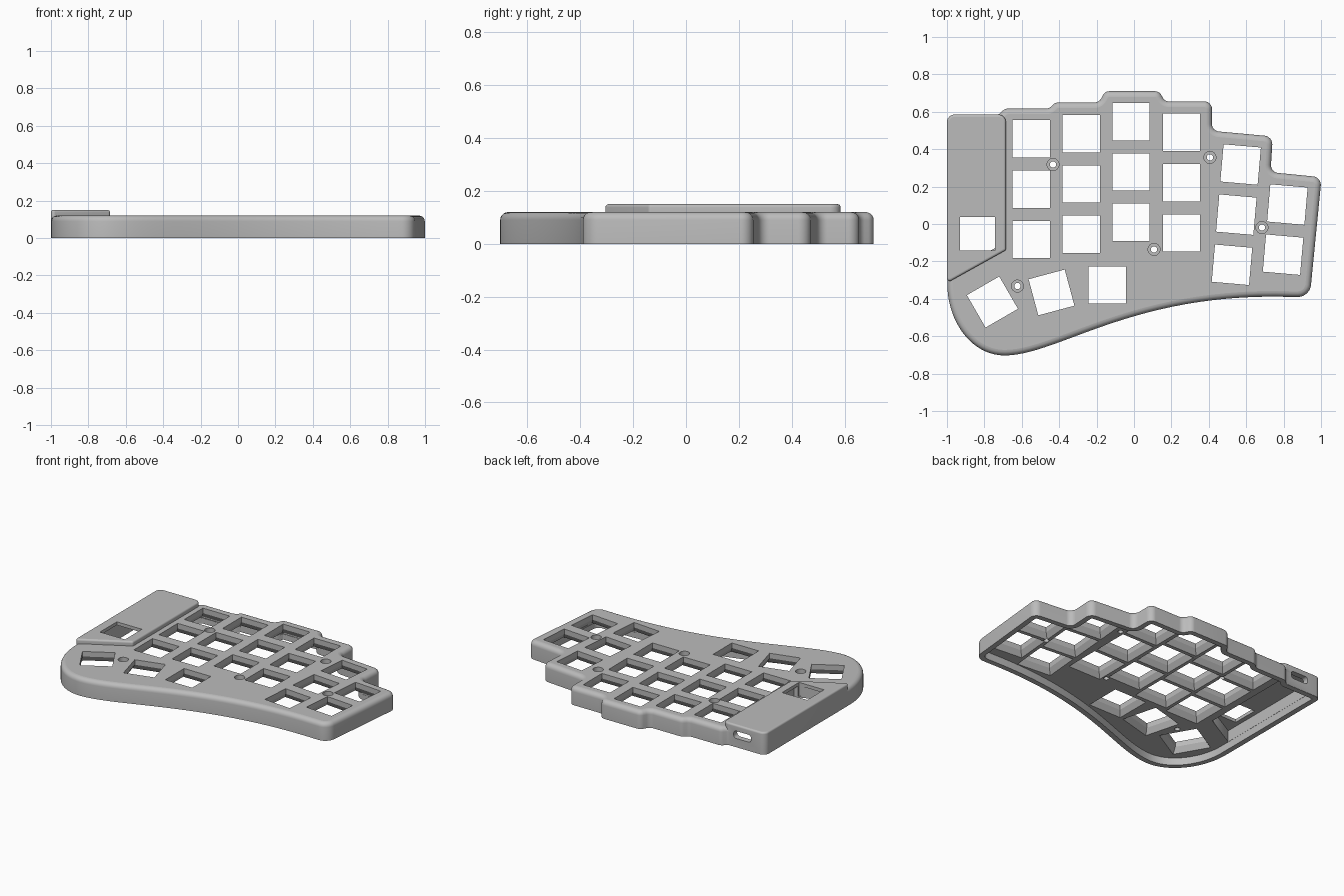
import bpy, bmesh, math
from mathutils import Vector, Matrix
from mathutils.geometry import interpolate_bezier

cube = bpy.data.objects.get("Cube")
if cube:
    bpy.data.objects.remove(cube, do_unlink=True)

TOP, PANEL_TOP, CEILING, WALL = 0.12, 0.15, 0.05, 0.035

grey = bpy.data.materials.new("matte_grey")
grey.use_nodes = True
grey.diffuse_color = (0.5, 0.5, 0.5, 1)
grey.node_tree.nodes["Principled BSDF"].inputs["Base Color"].default_value = (0.5, 0.5, 0.5, 1)


def rounded(corners, steps=6):
    """Round each (x, y, radius) corner with an arc."""
    pts = []
    for i, (x, y, r) in enumerate(corners):
        p = Vector((x, y))
        if r == 0:
            pts.append(p)
            continue
        a = (Vector(corners[i - 1][:2]) - p).normalized()
        b = (Vector(corners[(i + 1) % len(corners)][:2]) - p).normalized()
        half = a.angle(b) / 2
        centre = p + (a + b).normalized() * (r / math.sin(half))
        start = p + a * (r / math.tan(half)) - centre
        end = p + b * (r / math.tan(half)) - centre
        pts += [centre + start.lerp(end, k / steps).normalized() * r for k in range(steps + 1)]
    return pts


def inset(pts, d):
    """Move a counterclockwise outline inwards by d with mitred corners."""
    out = []
    for i, p in enumerate(pts):
        u = (p - pts[i - 1]).normalized()
        v = (pts[(i + 1) % len(pts)] - p).normalized()
        m = Vector((-u.y - v.y, u.x + v.x)).normalized()
        out.append(p + m * (d / max(0.3, m.dot(Vector((-u.y, u.x))))))
    return out


def stack(name, pts, rings, matrix=Matrix()):
    """Solid made of copies of an outline, each ring being (inset, height)."""
    if sum(pts[i - 1].x * p.y - pts[i - 1].y * p.x for i, p in enumerate(pts)) < 0:
        pts = pts[::-1]
    bm = bmesh.new()
    loops = [[bm.verts.new((*p, z)) for p in inset(pts, d)] for d, z in rings]
    for lo, hi in zip(loops, loops[1:]):
        for i in range(len(pts)):
            bm.faces.new((lo[i - 1], lo[i], hi[i], hi[i - 1]))
    bm.faces.new(loops[0][::-1])
    bm.faces.new(loops[-1])
    bm.transform(matrix)
    mesh = bpy.data.meshes.new(name)
    bm.to_mesh(mesh)
    bm.free()
    mesh.materials.append(grey)
    obj = bpy.data.objects.new(name, mesh)
    bpy.context.collection.objects.link(obj)
    return obj


def soft_top(bottom, top, r, steps=5):
    """Rings for a straight wall ending in a rounded top edge."""
    arc = [math.pi / 2 * k / steps for k in range(steps + 1)]
    return [(0, bottom)] + [(r - r * math.cos(a), top - r + r * math.sin(a)) for a in arc]


def combine(target, others, operation):
    for other in others:
        other.hide_render = True
        mod = target.modifiers.new("combine", 'BOOLEAN')
        mod.operation, mod.solver, mod.object = operation, 'EXACT', other
        bpy.context.view_layer.objects.active = target
        bpy.ops.object.modifier_apply(modifier=mod.name)
        bpy.data.objects.remove(other, do_unlink=True)


# Case outline: stepped back and right edge, then a flowing front edge
back = [(-0.998, 0.583, 0.04), (-0.725, 0.583, 0.035), (-0.69, 0.617, 0.04),
        (-0.455, 0.617, 0.04), (-0.42, 0.65, 0.04), (-0.187, 0.65, 0.04),
        (-0.155, 0.71, 0.04), (0.135, 0.71, 0.04), (0.165, 0.655, 0.04),
        (0.417, 0.655, 0.04), (0.417, 0.498, 0.04), (0.742, 0.468, 0.045),
        (0.73, 0.277, 0.04), (1.003, 0.25, 0.045), (0.94, -0.39, 0.07)]
front = interpolate_bezier(Vector((0.85, -0.39)), Vector((0.0, -0.36)),
                           Vector((-0.40, -0.70)), Vector((-0.69, -0.703)), 28)
thumb = interpolate_bezier(Vector((-0.69, -0.703)), Vector((-0.87, -0.703)),
                           Vector((-0.998, -0.52)), Vector((-0.998, -0.32)), 20)
outline = rounded(back + [(p.x, p.y, 0) for p in front + thumb[1:]])
case = stack("keyboard_case", outline, soft_top(0, TOP, 0.03))

# Raised controller cover on the side
cover = [(-1, 0.585, 0.04), (-0.685, 0.585, 0.04), (-0.685, -0.14, 0.015), (-1, -0.315, 0.015)]
combine(case, [stack("controller_cover", rounded(cover), soft_top(0.001, PANEL_TOP, 0.012))],
        'UNION')

# Hollow underside and the deeper controller pocket
pocket = [Vector(c[:2]) for c in cover]
combine(case, [stack("underside_cutter", outline, [(WALL, -0.1), (WALL, CEILING)]),
               stack("pocket_cutter", pocket, [(WALL + 0.003, -0.11), (WALL + 0.003, 0.128)])],
        'DIFFERENCE')


def square(w, h):
    return [Vector((x * w / 2, y * h / 2)) for x, y in ((-1, -1), (1, -1), (1, 1), (-1, 1))]


def place(x, y, degrees=0):
    return Matrix.Translation((x, y, 0)) @ Matrix.Rotation(math.radians(degrees), 4, 'Z')


# Key openings: four straight columns, two tilted columns, three thumb keys
PITCH = 0.269
keys = []
for x, y in ((-0.55, 0.455), (-0.283, 0.483), (-0.016, 0.547), (0.254, 0.49)):
    keys += [(x, y - PITCH * row, 0) for row in range(3)]
for x, y, rows in ((0.57, 0.318, 3), (0.82, 0.104, 2)):
    keys += [(x - 0.023 * row, y - 0.268 * row, -5) for row in range(rows)]
keys += [(-0.757, -0.417, 30), (-0.441, -0.366, 15), (-0.144, -0.326, 0)]
flare = [(-0.03, CEILING - 0.013), (0, 0.086), (0, 0.2)]
cutters = [stack("key_cutter", square(0.2, 0.2), flare, place(*k)) for k in keys]
cutters.append(stack("cover_key_cutter", square(0.187, 0.18), [(0, 0.06), (0, 0.2)],
                     place(-0.837, -0.052)))

# Countersunk screw holes
ring = [Vector((math.cos(a), math.sin(a))) * 0.017
        for a in (math.tau * k / 24 for k in range(24))]
for x, y in ((-0.433, 0.318), (0.406, 0.356), (0.684, -0.019), (0.107, -0.136), (-0.623, -0.332)):
    cutters.append(stack("screw_cutter", ring, [(0, 0), (0, 0.09), (-0.015, 0.09), (-0.015, 0.2)],
                         place(x, y)))

# Cable port through the back wall
slot = rounded([(-0.065, -0.025, 0.02), (0.065, -0.025, 0.02),
                (0.065, 0.025, 0.02), (-0.065, 0.025, 0.02)])
cutters.append(stack("port_cutter", slot, [(0, -0.07), (0, 0.07)],
                     Matrix.Translation((-0.83, 0.58, 0.085)) @ Matrix.Rotation(math.pi / 2, 4, 'X')))
combine(case, cutters, 'DIFFERENCE')

# Smooth rounded edges, keep level faces flat
bpy.ops.object.select_all(action='DESELECT')
case.select_set(True)
bpy.context.view_layer.objects.active = case
bpy.ops.object.shade_smooth_by_angle(angle=math.radians(30))
for poly in case.data.polygons:
    if abs(poly.normal.z) > 0.999:
        poly.use_smooth = False
